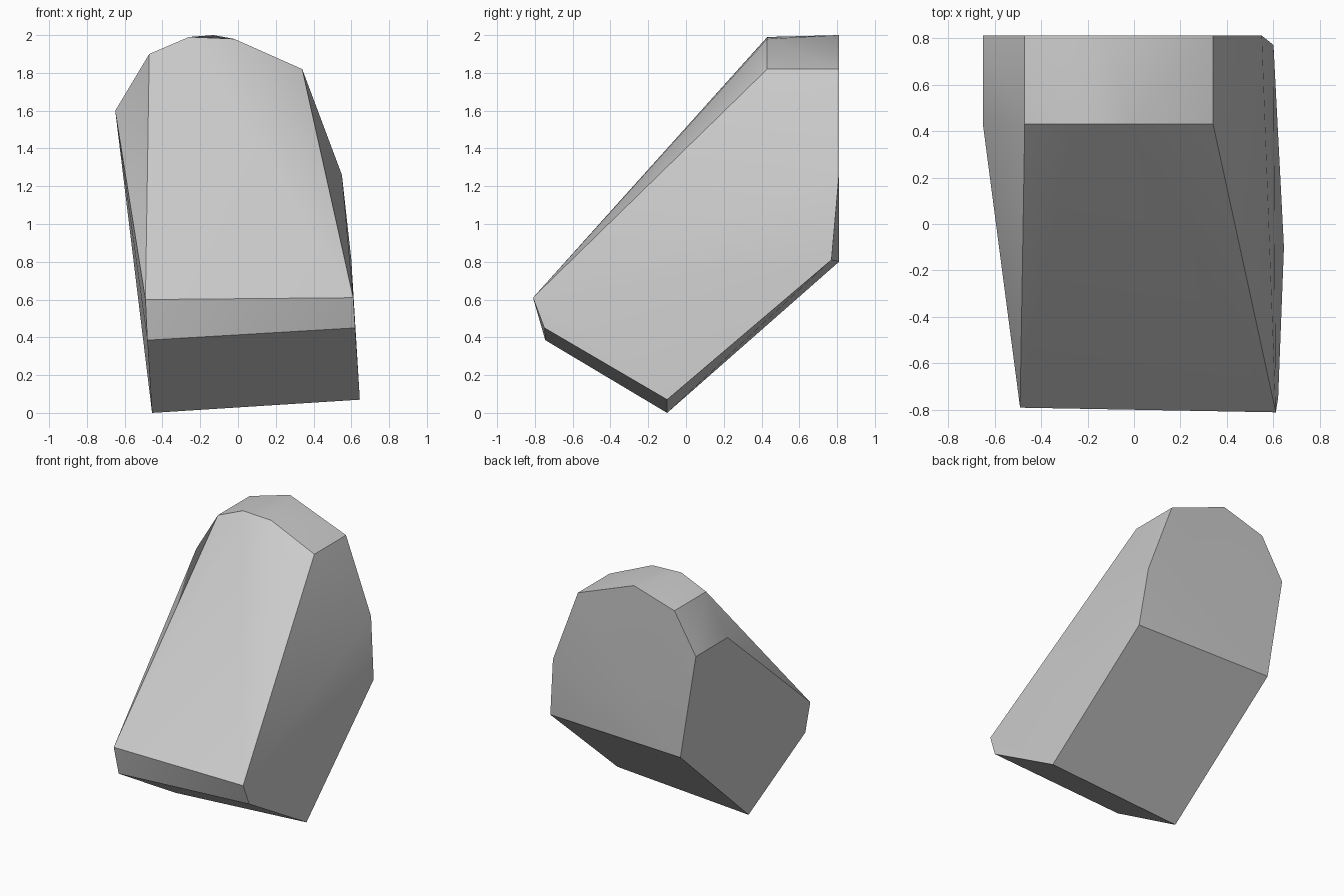
import bpy
import bmesh
import math

# Remove the default object
cube = bpy.data.objects.get("Cube")
if cube:
    bpy.data.objects.remove(cube, do_unlink=True)


def make_material(name, colour):
    material = bpy.data.materials.new(name)
    material.use_nodes = True
    material.diffuse_color = colour
    shader = material.node_tree.nodes["Principled BSDF"]
    shader.inputs["Base Color"].default_value = colour
    return material


def at_depth(depth, outline):
    """Place an x, z outline on a plane at the given y."""
    return [(x, depth, z) for x, z in outline]


# Flat rear face and the crest in front of it share the same shoulders
shoulders = [(-.65, 1.6), (-.47, 1.9), (.34, 1.82)]
rear_face = at_depth(.81, shoulders + [(-.13, 2), (.55, 1.26), (-.52, .8)])
crest = at_depth(.43, shoulders + [(-.26, 1.99), (-.02, 1.98)])

# Right and left corners of the sloping nose and the keel edge
right_corners = [(.6, .77, .81), (.645, -.1, .07), (.62, -.75, .45), (.61, -.81, .61)]
left_corners = [(-.455, -.1, 0), (-.48, -.745, .385), (-.49, -.79, .6)]

# Wrap the corners in a faceted convex stone
bm = bmesh.new()
for corner in rear_face + crest + right_corners + left_corners:
    bm.verts.new(corner)
bmesh.ops.convex_hull(bm, input=bm.verts[:])
bmesh.ops.recalc_face_normals(bm, faces=bm.faces[:])
mesh = bpy.data.meshes.new("stone_chunk")
bm.to_mesh(mesh)
bm.free()

stone = bpy.data.objects.new("stone_chunk", mesh)
bpy.context.collection.objects.link(stone)
mesh.materials.append(make_material("stone_grey", (.6, .6, .6, 1)))

# Soften shallow bends, keep the facet edges crisp
bpy.ops.object.select_all(action="DESELECT")
stone.select_set(True)
bpy.context.view_layer.objects.active = stone
bpy.ops.object.shade_smooth_by_angle(angle=math.radians(30))
